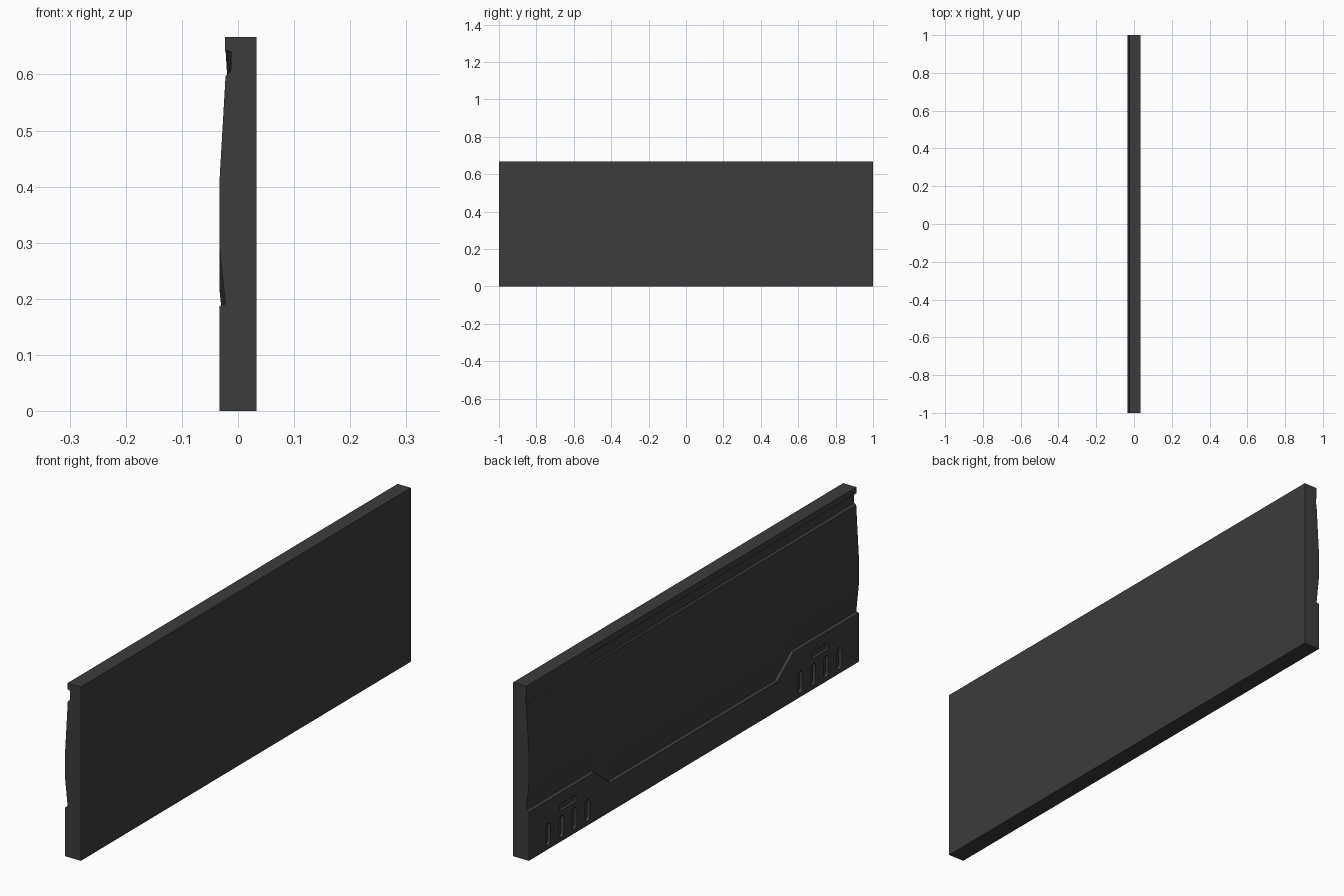
import bpy, bmesh
from math import cos, sin, pi

if "Cube" in bpy.data.objects:
    bpy.data.objects.remove(bpy.data.objects["Cube"])

mat = bpy.data.materials.new("dark_grey")
mat.diffuse_color = (0.045, 0.045, 0.045, 1)
mat.use_nodes = True
mat.node_tree.nodes["Principled BSDF"].inputs["Base Color"].default_value = mat.diffuse_color


def make_object(name, bm):
    bmesh.ops.recalc_face_normals(bm, faces=bm.faces)
    mesh = bpy.data.meshes.new(name)
    bm.to_mesh(mesh)
    bm.free()
    mesh.materials.append(mat)
    obj = bpy.data.objects.new(name, mesh)
    bpy.context.collection.objects.link(obj)
    return obj


def loft(bm, rings):
    """Skin a list of equal-length point rings and cap both ends."""
    vr = [[bm.verts.new(p) for p in ring] for ring in rings]
    n = len(vr[0])
    for a, b in zip(vr, vr[1:]):
        for i in range(n):
            j = (i + 1) % n
            bm.faces.new((a[i], a[j], b[j], b[i]))
    bm.faces.new(vr[0])
    bm.faces.new(vr[-1])


def section(y, drop):
    """Wall cross-section; drop lowers the kick band, top groove gets shallower to +y."""
    t = (y + 1) / 2
    return [(x, y, z) for x, z in (
        (0.0333, 0), (-0.0333, 0),
        (-0.0333, 0.187 - drop), (-0.0225, 0.191 - drop),
        (-0.0333, 0.295 - drop), (-0.0333, 0.405),
        (-0.0222, 0.597),
        (-0.0130 - 0.0065 * t, 0.605 - 0.005 * t),
        (-0.0120 - 0.0100 * t, 0.640),
        (-0.0230, 0.643), (-0.0230, 0.667), (0.0333, 0.667))]


# Wall panel: stepped kick band, swollen middle, grooved top lip
bm = bmesh.new()
loft(bm, [section(y, d) for y, d in (
    (-1, 0), (-0.605, 0), (-0.505, 0.076), (0.505, 0.076), (0.605, 0), (1, 0))])
wall = make_object("wall_panel", bm)


def slot(bm, y, z, w, h, r, depth):
    """Rounded recess with slightly tapering walls."""
    def ring(x, inset):
        pts = []
        for k, (sy, sz) in enumerate(((1, 1), (-1, 1), (-1, -1), (1, -1))):
            for i in range(4):
                a = pi / 2 * (k + i / 3)
                rr = r - inset
                pts.append((x, y + sy * (w / 2 - r) + rr * cos(a),
                            z + sz * (h / 2 - r) + rr * sin(a)))
        return pts
    loft(bm, [ring(-0.05, 0), ring(-0.0333, 0), ring(-0.0333 + depth, 0.004)])


# Vent slots and a shallow label recess on each side of the kick band
bm = bmesh.new()
for s in (-1, 1):
    for y in (0.645, 0.724, 0.803, 0.882):
        slot(bm, s * y, 0.057, 0.029, 0.084, 0.0135, 0.010)
    slot(bm, s * 0.764, 0.131, 0.098, 0.027, 0.006, 0.007)
cutter = make_object("slot_cutter", bm)
cutter.hide_render = True

mod = wall.modifiers.new("slots", 'BOOLEAN')
mod.operation = 'DIFFERENCE'
mod.solver = 'EXACT'
mod.object = cutter
bpy.context.view_layer.objects.active = wall
bpy.ops.object.modifier_apply(modifier=mod.name)
bpy.data.objects.remove(cutter)
